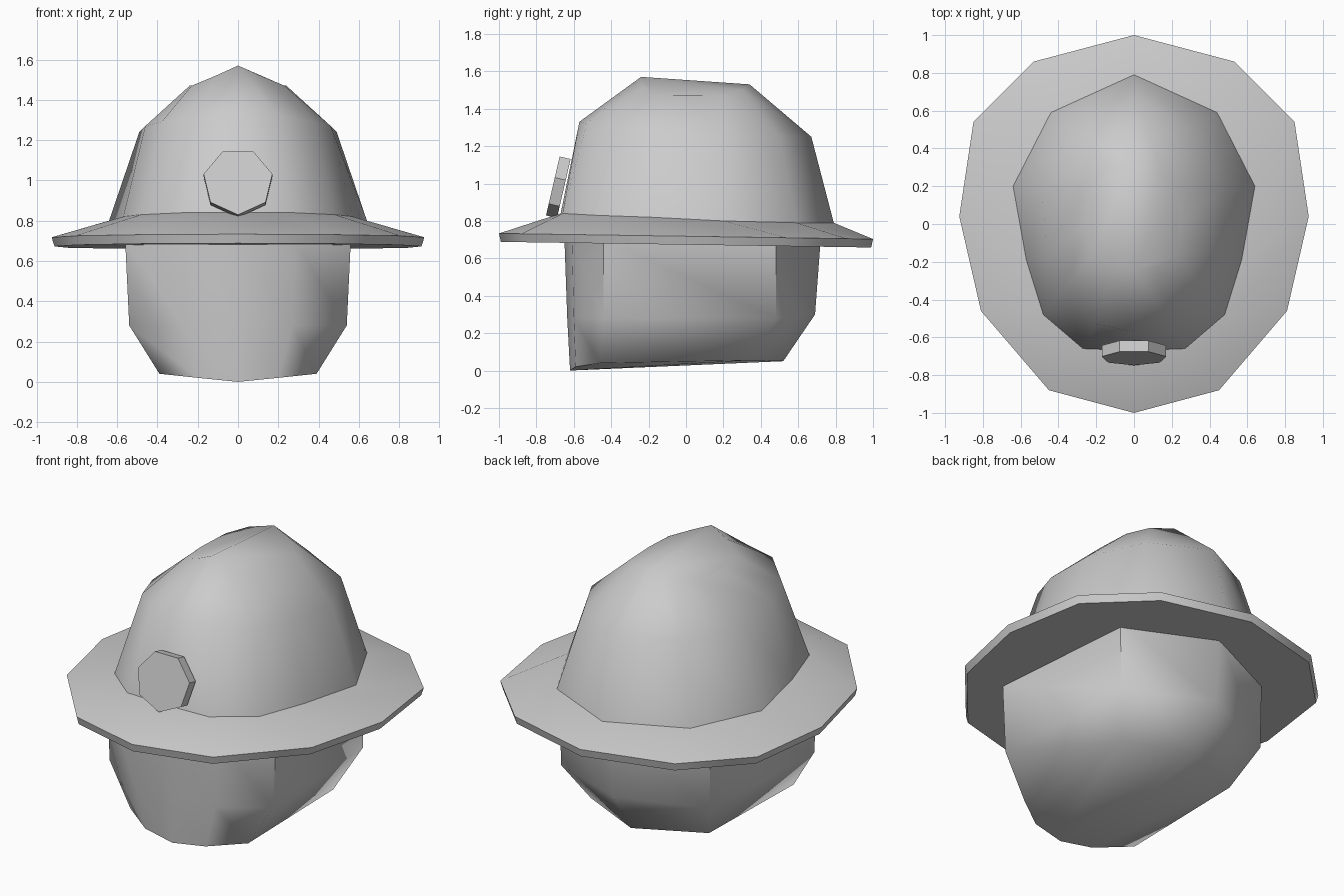
import bpy
import math
from mathutils import Vector, Matrix

if "Cube" in bpy.data.objects:
    bpy.data.objects.remove(bpy.data.objects["Cube"], do_unlink=True)

grey = bpy.data.materials.new("plain_grey")
grey.use_nodes = True
grey.diffuse_color = (0.6, 0.6, 0.6, 1)
grey.node_tree.nodes["Principled BSDF"].inputs["Base Color"].default_value = (0.6, 0.6, 0.6, 1)


def make(name, verts, faces, angle):
    mesh = bpy.data.meshes.new(name)
    mesh.from_pydata(verts, [], faces)
    mesh.validate()
    mesh.materials.append(grey)
    obj = bpy.data.objects.new(name, mesh)
    bpy.context.collection.objects.link(obj)
    bpy.ops.object.select_all(action='DESELECT')
    obj.select_set(True)
    bpy.context.view_layer.objects.active = obj
    bpy.ops.object.mode_set(mode='EDIT')
    bpy.ops.mesh.select_all(action='SELECT')
    bpy.ops.mesh.normals_make_consistent(inside=False)
    bpy.ops.object.mode_set(mode='OBJECT')
    bpy.ops.object.shade_smooth_by_angle(angle=math.radians(angle))
    return obj


def loft(name, halves, angle):
    """Skin mirrored rings; each half runs from the back round to the front."""
    n = len(halves[0])
    size = 2 * n - 2
    verts, faces = [], []
    for half in halves:
        verts += half + [(-x, y, z) for x, y, z in half[-2:0:-1]]
    for r in range(len(halves) - 1):
        for i in range(size):
            j = (i + 1) % size
            a, b = r * size, (r + 1) * size
            faces.append((a + i, a + j, b + j, b + i))
    # Both ends are closed in two halves that meet on a centre ridge
    for start in (0, (len(halves) - 1) * size):
        faces.append([start + i for i in range(n)])
        faces.append([start + i % size for i in range(n - 1, size + 1)])
    return make(name, verts, faces, angle)


# Crown of the hat
crown_base = [(0, .79, .79), (.44, .59, .79), (.64, .2, .8), (.57, -.19, .82),
              (.48, -.48, .83), (.27, -.66, .84), (0, -.67, .84)]
crown_mid = [(0, .67, 1.25), (.33, .5, 1.25), (.49, .19, 1.24), (.46, -.15, 1.27),
             (.38, -.36, 1.29), (.2, -.53, 1.32), (0, -.57, 1.33)]
crown_top = [(0, .34, 1.53), (.14, .3, 1.5), (.23, .21, 1.47), (.24, 0, 1.47),
             (.23, -.17, 1.47), (.11, -.23, 1.52), (0, -.24, 1.57)]
loft("hat_crown", [crown_base, crown_mid, crown_top], 75)

# Brim, tilted slightly up towards the front
outline = [(0, 1), (.53, .86), (.85, .54), (.925, .04), (.81, -.46), (.45, -.88), (0, -1)]
rim_top = [(x, y, .718 - .015 * y) for x, y in outline]
rim_low = [(x * .985, y * .99, z - .045) for x, y, z in rim_top]
loft("hat_brim", [rim_low, rim_top, crown_base], 40)

# Head under the hat
head_top = [(0, .72, .7), (.5, .48, .7), (.56, -.44, .7), (.28, -.61, .7), (0, -.65, .7)]
head_mid = [(0, .69, .3), (.49, .48, .28), (.54, -.44, .28), (.27, -.6, .28), (0, -.635, .28)]
head_low = [(0, .52, .05), (.39, .34, .055), (.39, -.46, .04), (.2, -.59, .02), (0, -.62, 0)]
loft("head", [head_low, head_mid, head_top], 58)

# Seven-sided badge leaning back on the front of the crown
tilt = Matrix.Rotation(math.radians(-13), 3, 'X')
centre = Vector((0, -.71, .995))
badge_verts = []
for depth in (0, .06):
    for k in range(7):
        a = math.tau * k / 7 - math.pi / 2
        point = Vector((.175 * math.cos(a), depth, .17 * math.sin(a)))
        badge_verts.append(centre + tilt @ point)
badge_faces = [tuple(range(7)), tuple(range(7, 14))]
badge_faces += [(k, (k + 1) % 7, 7 + (k + 1) % 7, 7 + k) for k in range(7)]
make("hat_badge", badge_verts, badge_faces, 30)
